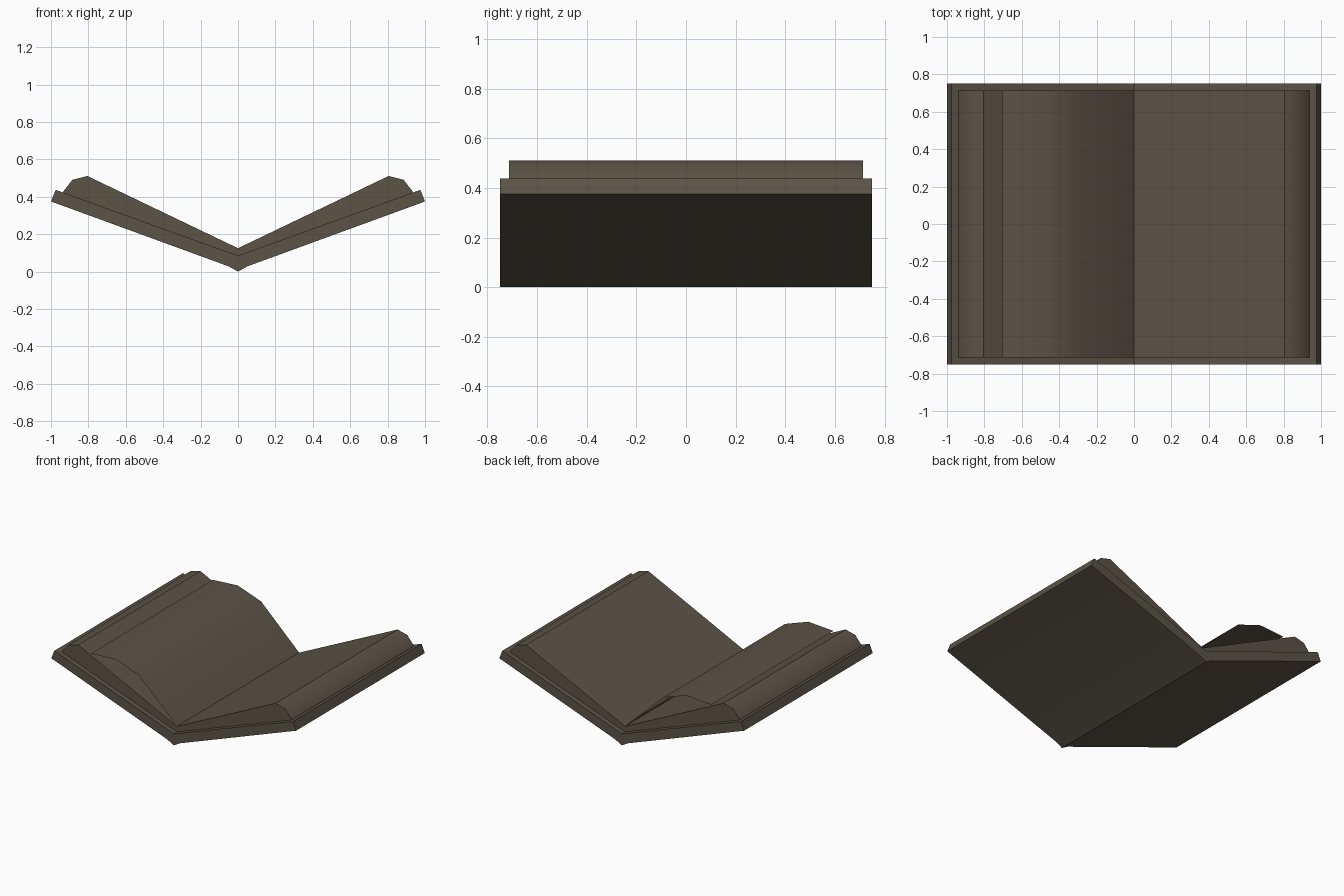
import bpy, math

if "Cube" in bpy.data.objects:
    bpy.data.objects.remove(bpy.data.objects["Cube"])

leather = bpy.data.materials.new("dark brown grey")
leather.diffuse_color = (0.105, 0.087, 0.062, 1)
leather.use_nodes = True
leather.node_tree.nodes["Principled BSDF"].inputs["Base Color"].default_value = leather.diffuse_color


def make(name, verts, faces, angle):
    me = bpy.data.meshes.new(name)
    me.from_pydata(verts, [], faces)
    me.materials.append(leather)
    ob = bpy.data.objects.new(name, me)
    bpy.context.collection.objects.link(ob)
    bpy.ops.object.select_all(action='DESELECT')
    ob.select_set(True)
    bpy.context.view_layer.objects.active = ob
    bpy.ops.object.shade_smooth_by_angle(angle=math.radians(angle))
    return ob


def extrude(name, top, bottom, half, angle):
    """Solid along y from matching upper and lower profiles running left to right."""
    n = len(top)
    ring = top + bottom[::-1]
    m = len(ring)
    v = [(x, -half, z) for x, z in ring] + [(x, half, z) for x, z in ring]
    f = [(i, i + m, (i + 1) % m + m, (i + 1) % m) for i in range(m)]
    for i in range(n - 1):                      # end caps as strips of quads
        q = (i, i + 1, m - 2 - i, m - 1 - i)
        f += [q[::-1], tuple(k + m for k in q)]
    return make(name, v, f, angle)


def mirrored(pts):
    """Complete a right-half profile that starts on x = 0."""
    return [(-x, z) for x, z in pts[:0:-1]] + pts


# V-shaped cover with a slightly pointed spine
extrude("cover",
        mirrored([(0, 0.085), (0.05, 0.103), (0.975, 0.437)]),
        mirrored([(0, 0.0), (0.05, 0.028), (1.0, 0.375)]), 0.75, 30)

# Page blocks with rounded outer edges, resting on the cover
extrude("page_blocks",
        mirrored([(0, 0.125), (0.805, 0.511), (0.885, 0.491), (0.937, 0.425)]),
        mirrored([(0, 0.08), (0.805, 0.37), (0.885, 0.4), (0.935, 0.418)]), 0.713, 39)

# Single loose leaf curling over the left half
leaf = [(0, 0.125), (-0.31, 0.42), (-0.5, 0.487), (-0.705, 0.474)]
make("loose_page",
     [(x, s * 0.713, z) for x, z in leaf for s in (-1, 1)],
     [(2 * i, 2 * i + 1, 2 * i + 3, 2 * i + 2)[::-1] for i in range(3)], 60)
